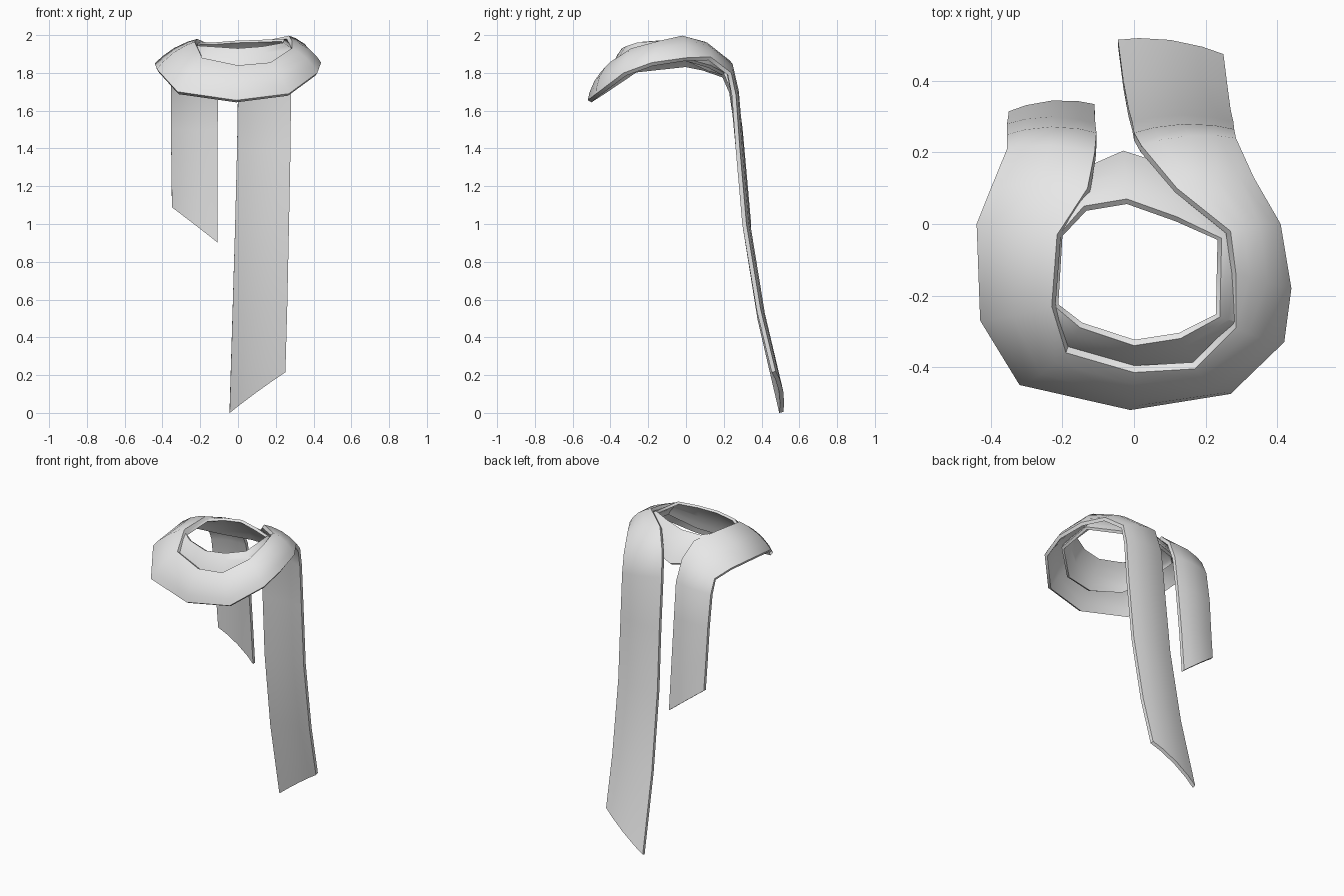
import bpy
from mathutils import Vector

cube = bpy.data.objects.get("Cube")
if cube:
    bpy.data.objects.remove(cube, do_unlink=True)

# One cloth colour
cloth = bpy.data.materials.new("light grey cloth")
cloth.use_nodes = True
colour = (0.8, 0.8, 0.8, 1)
cloth.diffuse_color = colour
bsdf = next(n for n in cloth.node_tree.nodes if n.type == 'BSDF_PRINCIPLED')
bsdf.inputs["Base Color"].default_value = colour


def cloth_band(name, stations, bulge, thickness, closed):
    """Loft a padded strip; each station is (inner edge xyz, outer edge xyz)."""
    a = [Vector(s[:3]) for s in stations]
    b = [Vector(s[3:]) for s in stations]
    n = len(stations)
    profile = [(0, 0), (0.2, 0.65), (0.5, 1), (0.8, 0.65), (1, 0)]
    size = 2 * len(profile)
    verts, faces = [], []
    for i in range(n):
        nxt = (i + 1) % n if closed else min(i + 1, n - 1)
        prv = (i - 1) % n if closed else max(i - 1, 0)
        tangent = (a[nxt] + b[nxt]) - (a[prv] + b[prv])
        out = (b[i] - a[i]).cross(tangent).normalized()
        top = [a[i].lerp(b[i], u) + out * bulge * h for u, h in profile]
        verts += top + [p - out * thickness for p in reversed(top)]
    for i in range(n if closed else n - 1):
        j = (i + 1) % n
        for k in range(size):
            m = (k + 1) % size
            faces.append((i * size + k, i * size + m, j * size + m, j * size + k))
    if not closed:
        # End caps, one quad per profile step
        for base in (0, (n - 1) * size):
            for k in range(len(profile) - 1):
                faces.append((base + k, base + k + 1,
                              base + size - 2 - k, base + size - 1 - k))
    mesh = bpy.data.meshes.new(name)
    mesh.from_pydata([tuple(v) for v in verts], [], faces)
    mesh.materials.append(cloth)
    obj = bpy.data.objects.new(name, mesh)
    bpy.context.collection.objects.link(obj)
    bpy.ops.object.select_all(action='DESELECT')
    obj.select_set(True)
    bpy.context.view_layer.objects.active = obj
    # Consistent outward faces, soft shading with crisp hems
    bpy.ops.object.mode_set(mode='EDIT')
    bpy.ops.mesh.select_all(action='SELECT')
    bpy.ops.mesh.normals_make_consistent(inside=False)
    bpy.ops.object.mode_set(mode='OBJECT')
    bpy.ops.object.shade_smooth_by_angle(angle=0.8)
    return obj


# Short tail, from its slanted tip up to the shoulder
short_tail = [
    (-.11, .335, .905, -.35, .315, 1.09),
    (-.11, .31, 1.2, -.352, .30, 1.25),
    (-.108, .28, 1.5, -.355, .28, 1.5),
    (-.105, .255, 1.72, -.355, .25, 1.7),
    (-.11, .2, 1.85, -.355, .21, 1.79),
]
# Wrap around the front of the neck
front_wrap = [
    (-.13, .10, 1.94, -.40, .10, 1.83),
    (-.215, -.03, 1.98, -.44, 0, 1.85),
    (-.23, -.23, 1.965, -.43, -.27, 1.82),
    (-.19, -.36, 1.88, -.32, -.45, 1.70),
    (0, -.415, 1.84, -.01, -.52, 1.655),
    (.17, -.405, 1.855, .27, -.475, 1.69),
    (.285, -.29, 1.93, .42, -.33, 1.80),
    (.285, -.14, 1.97, .44, -.18, 1.855),
    (.27, -.02, 1.997, .41, 0, 1.88),
    (.12, .10, 1.965, .335, .13, 1.885),
]
# Long tail, from the shoulder down to its slanted tip
long_tail = [
    (.02, .22, 1.87, .285, .24, 1.80),
    (0, .255, 1.72, .28, .265, 1.68),
    (-.005, .285, 1.4, .278, .285, 1.4),
    (-.015, .32, 1.0, .27, .32, 1.0),
    (-.03, .40, .5, .26, .395, .55),
    (-.045, .515, .005, .25, .475, .22),
]
cloth_band("scarf_outer_wrap_and_tails", short_tail + front_wrap + long_tail,
           0.02, 0.022, False)

# Inner layer circling the neck beneath the outer wrap
neck_loop = [
    (-.21, -.03, 1.965, -.32, -.01, 1.885),
    (-.222, -.23, 1.945, -.32, -.25, 1.86),
    (-.15, -.29, 1.94, -.21, -.37, 1.79),
    (0, -.34, 1.93, 0, -.42, 1.745),
    (.13, -.32, 1.94, .19, -.395, 1.76),
    (.24, -.26, 1.96, .33, -.28, 1.86),
    (.245, -.04, 1.98, .35, -.03, 1.885),
    (.12, .02, 1.975, .2, .13, 1.84),
    (-.02, .07, 1.97, -.03, .205, 1.80),
    (-.14, .05, 1.96, -.2, .13, 1.82),
]
cloth_band("scarf_neck_loop", neck_loop, 0.012, 0.018, True)
